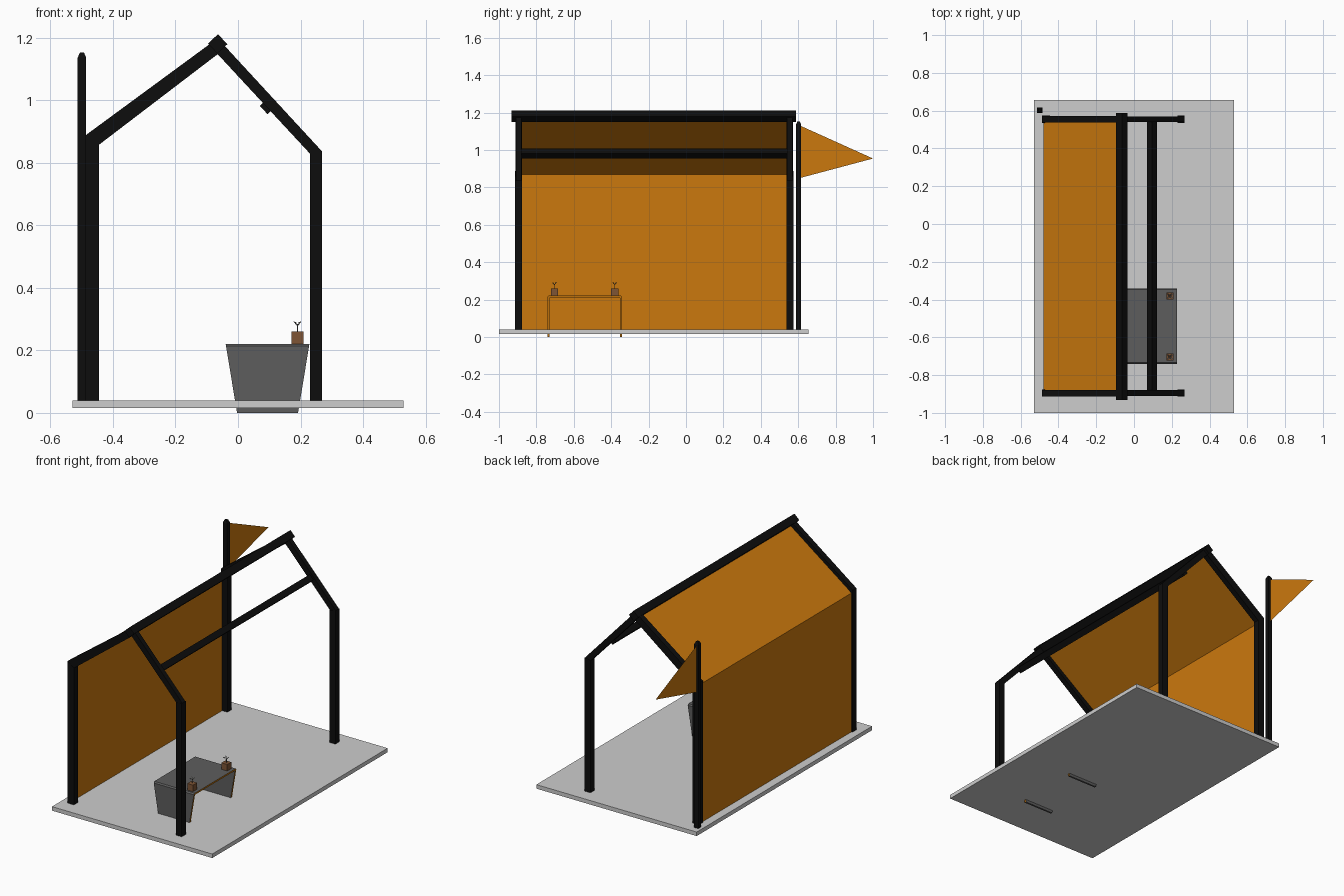
import bpy, bmesh, math
from mathutils import Vector

if "Cube" in bpy.data.objects:
    bpy.data.objects.remove(bpy.data.objects["Cube"])


def material(name, rgb):
    m = bpy.data.materials.new(name)
    m.diffuse_color = (*rgb, 1)
    m.use_nodes = True
    m.node_tree.nodes["Principled BSDF"].inputs["Base Color"].default_value = m.diffuse_color
    return m


BLACK = material("black timber", (0.004, 0.004, 0.004))
ORANGE = material("orange cloth", (0.6, 0.19, 0.004))
FLOOR = material("light grey floor", (0.61, 0.61, 0.61))
GREY = material("dark grey table", (0.11, 0.11, 0.11))
BROWN = material("brown pot", (0.21, 0.09, 0.035))
LEAF = material("pale leaf", (0.32, 0.32, 0.3))


def finish(name, bm, *mats):
    me = bpy.data.meshes.new(name)
    bm.to_mesh(me)
    bm.free()
    for m in mats:
        me.materials.append(m)
    ob = bpy.data.objects.new(name, me)
    bpy.context.collection.objects.link(ob)
    return ob


def sheet(name, pts, mat):
    """Single flat panel."""
    bm = bmesh.new()
    bm.faces.new([bm.verts.new(p) for p in pts])
    return finish(name, bm, mat)


def prism(name, pts, y0, y1, mat):
    """Extrude an x-z outline along y."""
    bm = bmesh.new()
    f = bm.faces.new([bm.verts.new((x, y0, z)) for x, z in pts])
    new = bmesh.ops.extrude_face_region(bm, geom=[f])["geom"]
    vs = [v for v in new if isinstance(v, bmesh.types.BMVert)]
    bmesh.ops.translate(bm, verts=vs, vec=(0, y1 - y0, 0))
    bmesh.ops.recalc_face_normals(bm, faces=bm.faces)
    return finish(name, bm, mat)


def rect(x0, x1, z0, z1):
    return [(x0, z0), (x1, z0), (x1, z1), (x0, z1)]


def turned_square(x, z, r, deg):
    return [(x + r * math.cos(math.radians(deg + 90 * i)),
             z + r * math.sin(math.radians(deg + 90 * i))) for i in range(4)]


# floor slab
prism("floor_slab", rect(-0.53, 0.53, 0.016, 0.04), -1.0, 0.656, FLOOR)

# two house-shaped end frames
for side, y in (("front", -0.895), ("back", 0.555)):
    prism(side + "_left_post",
          [(-0.487, 0.04), (-0.445, 0.04), (-0.445, 0.857), (-0.487, 0.888)],
          y - 0.019, y + 0.019, BLACK)
    prism(side + "_right_post",
          [(0.23, 0.04), (0.268, 0.04), (0.268, 0.837), (0.23, 0.83)],
          y - 0.019, y + 0.019, BLACK)
    prism(side + "_left_rafter",
          [(-0.487, 0.888), (-0.445, 0.857), (-0.065, 1.147), (-0.065, 1.198)],
          y - 0.017, y + 0.017, BLACK)
    prism(side + "_right_rafter",
          [(-0.065, 1.147), (0.23, 0.829), (0.268, 0.837), (-0.065, 1.198)],
          y - 0.015, y + 0.015, BLACK)

# ridge beam and purlin
prism("ridge_beam", turned_square(-0.065, 1.18, 0.031, 88), -0.933, 0.587, BLACK)
prism("purlin", turned_square(0.095, 0.981, 0.0255, 88), -0.895, 0.56, BLACK)

# cloth wall and roof
Y0, Y1 = -0.88, 0.54
sheet("wall_cloth", [(-0.48, Y0, 0.04), (-0.48, Y1, 0.04),
                     (-0.48, Y1, 0.869), (-0.48, Y0, 0.869)], ORANGE)
sheet("roof_cloth", [(-0.48, Y0, 0.869), (-0.48, Y1, 0.869),
                     (-0.07, Y1, 1.168), (-0.07, Y0, 1.168)], ORANGE)

# flagpole with tapered tip, and pennant
bm = bmesh.new()
px, py, h = -0.499, 0.602, 0.0135
bottom = bm.faces.new([bm.verts.new((px + sx * h, py + sy * h, 0.04))
                       for sx, sy in ((-1, -1), (1, -1), (1, 1), (-1, 1))])
face = bottom
for z, s in ((1.136, 1), (1.152, 0.5)):
    keep = face is bottom
    geom = bmesh.ops.extrude_face_region(bm, geom=[face], use_keep_orig=keep)["geom"]
    face = next(g for g in geom if isinstance(g, bmesh.types.BMFace))
    for v in face.verts:
        c = Vector((px, py))
        xy = c + Vector([(1 if v.co.x > px else -1) * h * s,
                         (1 if v.co.y > py else -1) * h * s])
        v.co = (xy.x, xy.y, z)
bmesh.ops.recalc_face_normals(bm, faces=bm.faces)
finish("flagpole", bm, BLACK)
sheet("pennant", [(px, 0.61, 1.13), (px, 0.61, 0.85), (px, 1.0, 0.954)], ORANGE)

# table: bent sheet, narrower at the feet, orange cut edges
ya, yb, top, t, c = -0.741, -0.341, 0.221, 0.011, 0.007
outer = [(ya, 0), (ya, top - c), (ya + c, top), (yb - c, top), (yb, top - c), (yb, 0)]
inner = [(ya + t, 0), (ya + t, top - t - 0.003), (ya + t + 0.003, top - t),
         (yb - t - 0.003, top - t), (yb - t, top - t - 0.003), (yb - t, 0)]
bm = bmesh.new()


def table_row(pts, s):
    return [bm.verts.new((0.0945 + s * (0.0975 + 0.0365 * z / top), y, z)) for y, z in pts]


ol, il, orr, ir = (table_row(p, s) for s in (-1, 1) for p in (outer, inner))
for i in range(5):
    for a, b, m in ((ol, orr, 0), (il, ir, 0), (ol, il, 1), (orr, ir, 1)):
        bm.faces.new((a[i], a[i + 1], b[i + 1], b[i])).material_index = m
for i in (0, 5):
    bm.faces.new((ol[i], orr[i], ir[i], il[i]))
bmesh.ops.recalc_face_normals(bm, faces=bm.faces)
finish("table", bm, GREY, ORANGE)

# potted plants
for n, y in enumerate((-0.704, -0.381)):
    x = 0.19
    prism(f"pot_{n}", rect(x - 0.019, x + 0.019, top, 0.26), y - 0.019, y + 0.019, BROWN)
    prism(f"stem_{n}", rect(x - 0.0015, x + 0.0015, 0.26, 0.284), y - 0.0015, y + 0.0015, GREY)
    bm = bmesh.new()
    for k in range(4):
        a = math.radians(45 + 90 * k)
        d, s = Vector((math.cos(a), math.sin(a), 0)), Vector((-math.sin(a), math.cos(a), 0))
        o = Vector((x, y, 0.276))
        up = Vector((0, 0, 1))
        bm.faces.new([bm.verts.new(p) for p in (
            o, o + d * 0.01 + s * 0.004 + up * 0.014,
            o + d * 0.019 + up * 0.017, o + d * 0.01 - s * 0.004 + up * 0.014)])
    finish(f"leaves_{n}", bm, LEAF)
